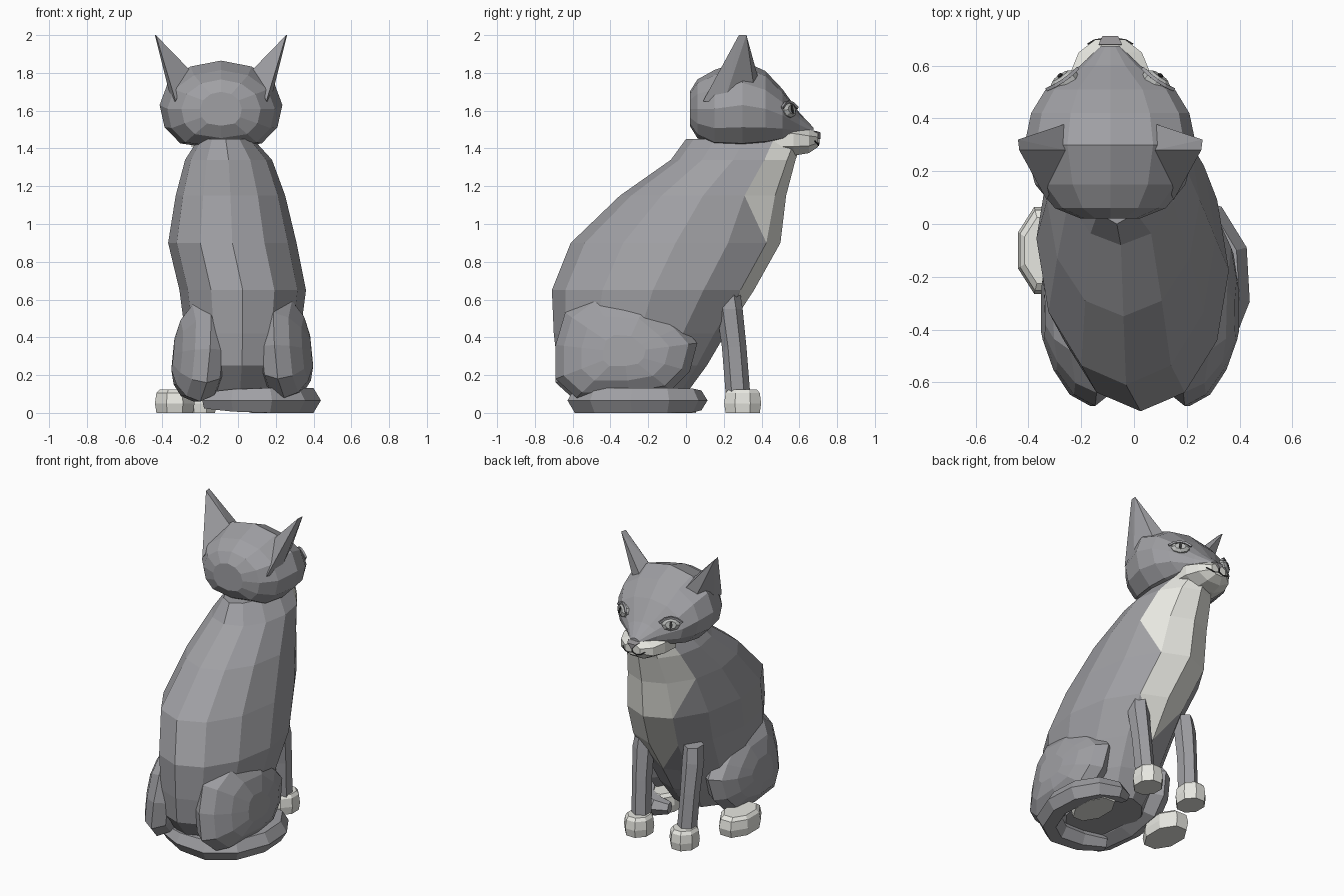
import bpy, bmesh, math
from mathutils import Vector

if "Cube" in bpy.data.objects:
    bpy.data.objects.remove(bpy.data.objects["Cube"])

HX = -0.09  # centre line of the head


def material(name, rgb):
    m = bpy.data.materials.new(name)
    m.diffuse_color = (*rgb, 1)
    m.use_nodes = True
    m.node_tree.nodes["Principled BSDF"].inputs["Base Color"].default_value = m.diffuse_color
    return m


grey = material("grey fur", (0.35, 0.35, 0.37))
white = material("cream fur", (0.82, 0.82, 0.77))
nose_col = material("nose grey", (0.30, 0.29, 0.30))
eye_col = material("eye pale grey", (0.50, 0.51, 0.50))
dark = material("dark line", (0.03, 0.03, 0.03))


def finish(name, bm, *mats):
    bmesh.ops.recalc_face_normals(bm, faces=bm.faces)
    me = bpy.data.meshes.new(name)
    bm.to_mesh(me)
    bm.free()
    ob = bpy.data.objects.new(name, me)
    bpy.context.collection.objects.link(ob)
    for m in mats:
        me.materials.append(m)
    return ob


def loft(name, rings, *mats, paint=None):
    """Skin a list of equal-length point rings and cap both ends."""
    bm = bmesh.new()
    vs = [[bm.verts.new(p) for p in r] for r in rings]
    n = len(vs[0])
    grid = []
    for a, b in zip(vs, vs[1:]):
        grid.append([bm.faces.new((a[i], a[(i + 1) % n], b[(i + 1) % n], b[i]))
                     for i in range(n)])
    bm.faces.new(vs[0])
    bm.faces.new(vs[-1])
    if paint:
        paint(vs, grid)
    return finish(name, bm, *mats)


def circle(n, off=0.0):
    return [(math.cos(2 * math.pi * (i + off) / n),
             math.sin(2 * math.pi * (i + off) / n)) for i in range(n)]


def ring_z(z, cx, cy, rx, ry, n=8, off=0.5):
    return [(cx + rx * c, cy + ry * s, z) for c, s in circle(n, off)]


def ring_y(y, cz, rx, rz, n=12, off=0.0, jowl=0.0):
    """Ring across y; jowl widens the lower half."""
    return [(HX + rx * c * (1 + jowl * max(0, -s) ** 3), y, cz + rz * s)
            for c, s in circle(n, off)]


def hull(name, points, mat):
    bm = bmesh.new()
    for p in points:
        bm.verts.new(p)
    bmesh.ops.convex_hull(bm, input=bm.verts)
    return finish(name, bm, mat)


def bib(vs, grid):
    """Pale chest: four columns wide at the top, narrowing to a point."""
    for row, cols in ((3, (2, 3)), (4, (2, 3)), (5, (1, 2, 3, 4)), (6, (1, 2, 3, 4))):
        for c in cols:
            grid[row][c].material_index = 1
    # (row, column, lower inner vertex, upper outer vertex) of the tapering triangles
    for row, col, low, top in ((4, 1, 2, 1), (4, 4, 4, 5), (2, 2, 3, 2), (2, 3, 3, 4)):
        f = grid[row][col]
        upper_inner = vs[row + 1][low]
        new, _ = bmesh.utils.face_split(f, vs[row][low], vs[row + 1][top])
        for part in (f, new):
            part.material_index = 1 if upper_inner in part.verts else 0


# Body: height, back y, front y, left x, right x
sections = [(0.10, -0.55, 0.00, -0.20, 0.22), (0.25, -0.68, 0.11, -0.25, 0.29),
            (0.42, -0.70, 0.21, -0.28, 0.33), (0.65, -0.71, 0.36, -0.31, 0.36),
            (0.90, -0.61, 0.50, -0.37, 0.31), (1.15, -0.35, 0.53, -0.33, 0.25),
            (1.34, -0.08, 0.58, -0.28, 0.18), (1.45, 0.00, 0.62, -0.21, 0.08)]
loft("body", [ring_z(z, (l + r) / 2, (b + f) / 2, (r - l) / 2, (f - b) / 2, 12, 0)
              for z, b, f, l, r in sections], grey, white, paint=bib)

# Head
loft("head", [ring_y(*r, jowl=0.5) for r in [
    (0.02, 1.61, 0.11, 0.09), (0.06, 1.61, 0.21, 0.155), (0.15, 1.61, 0.285, 0.205),
    (0.30, 1.63, 0.325, 0.235), (0.42, 1.61, 0.30, 0.20), (0.51, 1.575, 0.245, 0.14),
    (0.60, 1.525, 0.115, 0.065), (0.675, 1.49, 0.035, 0.02)]], grey)

# Muzzle and nose
loft("muzzle", [ring_y(*r, 8, 0.5) for r in [
    (0.46, 1.44, 0.17, 0.08), (0.57, 1.445, 0.165, 0.09),
    (0.65, 1.44, 0.13, 0.07), (0.70, 1.445, 0.06, 0.04)]], white)
hull("nose", [(HX - 0.045, 0.68, 1.495), (HX + 0.045, 0.68, 1.495), (HX - 0.03, 0.712, 1.485),
              (HX + 0.03, 0.712, 1.485), (HX, 0.712, 1.45), (HX, 0.67, 1.45)], nose_col)


def tube(name, pts, radius, flat, mat, n=6, taper=None, off=0.5):
    """Sweep a ring along a path lying mostly in one plane."""
    pts = [Vector(p) for p in pts]
    rings = []
    for i, p in enumerate(pts):
        t = (pts[min(i + 1, len(pts) - 1)] - pts[max(i - 1, 0)]).normalized()
        ref = Vector((0, 0, 1)) if abs(t.z) < 0.8 else Vector((0, 1, 0))
        side = t.cross(ref).normalized()
        up = side.cross(t)
        k = taper[i] if taper else 1
        rings.append([p + side * c * radius * k + up * s * flat * k for c, s in circle(n, off)])
    return loft(name, rings, mat)


# Mouth lines
tube("mouth_centre", [(HX, 0.705, 1.455), (HX, 0.703, 1.43)], 0.004, 0.004, dark, 4)
for s, side in ((-1, "left"), (1, "right")):
    tube("mouth_" + side, [(HX, 0.703, 1.43), (HX + s * 0.03, 0.702, 1.417),
                           (HX + s * 0.06, 0.697, 1.425), (HX + s * 0.085, 0.682, 1.44)],
         0.004, 0.004, dark, 4)

    # Ears
    hull("ear_" + side, [(HX + s * x, y, z) for x, y, z in [
        (0.17, 0.38, 1.78), (0.17, 0.28, 1.82), (0.24, 0.09, 1.65), (0.26, 0.20, 1.64),
        (0.23, 0.36, 1.72), (0.35, 0.32, 2.0), (0.345, 0.28, 2.0)]], grey)

    # Eyes: flattened ball, slit pupil plate and upper lid
    out = Vector((s * 0.55, 0.80, 0.22)).normalized()
    across = Vector((0, 0, 1)).cross(out).normalized()
    up = out.cross(across)
    mid = Vector((HX + s * 0.175, 0.54, 1.60))

    def eye_ring(w, h, d, n=8):
        return [mid + across * w * c + up * h * t + out * d for c, t in circle(n)]

    loft("eye_" + side, [eye_ring(0.06, 0.042, -0.03), eye_ring(0.058, 0.04, 0.012),
                         eye_ring(0.035, 0.025, 0.027)], eye_col)
    loft("pupil_" + side, [eye_ring(0.010, 0.024, 0.025), eye_ring(0.010, 0.024, 0.031)], dark)
    tube("eyelid_" + side, [mid + across * a + up * b + out * 0.015 for a, b in
                            [(-0.07, 0.012), (-0.035, 0.037), (0.0, 0.045),
                             (0.035, 0.037), (0.07, 0.012)]], 0.009, 0.009, grey, 4)

    # Front legs, leaning back toward the shoulder
    x = -0.03 + s * 0.17
    loft("front_leg_" + side, [ring_z(z, x + s * dx, y, rx, ry, 6) for z, dx, y, rx, ry in [
        (0.10, 0, 0.275, 0.06, 0.065), (0.35, 0.01, 0.255, 0.06, 0.065),
        (0.55, 0.015, 0.23, 0.067, 0.07), (0.65, 0.01, 0.215, 0.058, 0.07)]], grey)


def paw(name, x, y, rx, ry):
    loft(name, [ring_z(z, x, y, rx * k, ry * k) for z, k in
                [(0.0, 1.0), (0.05, 1.08), (0.105, 1.0), (0.125, 0.82)]], white)


paw("front_paw_left", -0.20, 0.30, 0.085, 0.098)
paw("front_paw_right", 0.14, 0.30, 0.085, 0.098)
paw("hind_paw_left", -0.335, -0.10, 0.105, 0.165)
paw("hind_paw_right", 0.22, -0.12, 0.10, 0.165)

# Haunches: side outline (y, z) swept outward with bulging layers
outline = [(-0.69, 0.18), (-0.58, 0.08), (-0.30, 0.08), (-0.08, 0.12), (0.02, 0.22),
           (0.06, 0.37), (-0.02, 0.46), (-0.20, 0.61), (-0.50, 0.63), (-0.64, 0.53), (-0.69, 0.36)]
layers = [(-0.14, 0.5), (-0.08, 0.85), (0.0, 1.0), (0.07, 0.88), (0.115, 0.62), (0.135, 0.3)]
for s, cx, dz, side in ((-1, 0.21, -0.02, "left"), (1, 0.255, 0.0, "right")):
    rings = []
    for d, k in layers:
        ring = []
        for y, z in outline:
            yy, zz = -0.33 + (y + 0.33) * k, 0.32 + (z - 0.32) * k
            tuck = 0.22 * max(0, -0.42 - yy)  # rear end turns inward
            ring.append((s * (cx + d - 0.10 * (zz - 0.33) - tuck), yy, zz + dz))
        rings.append(ring)
    loft("haunch_" + side, rings, grey)

# Tail curled round the right side
path = [(-0.17, -0.48), (-0.02, -0.54), (0.16, -0.55), (0.29, -0.46), (0.36, -0.28),
        (0.35, -0.11), (0.28, 0.01), (0.18, 0.05), (0.10, 0.03)]
tube("tail", [(x, y, 0.066) for x, y in path], 0.08, 0.076, grey, 6,
     [0.65, 0.9, 1, 1, 1, 1, 0.95, 0.8, 0.5], 0)
